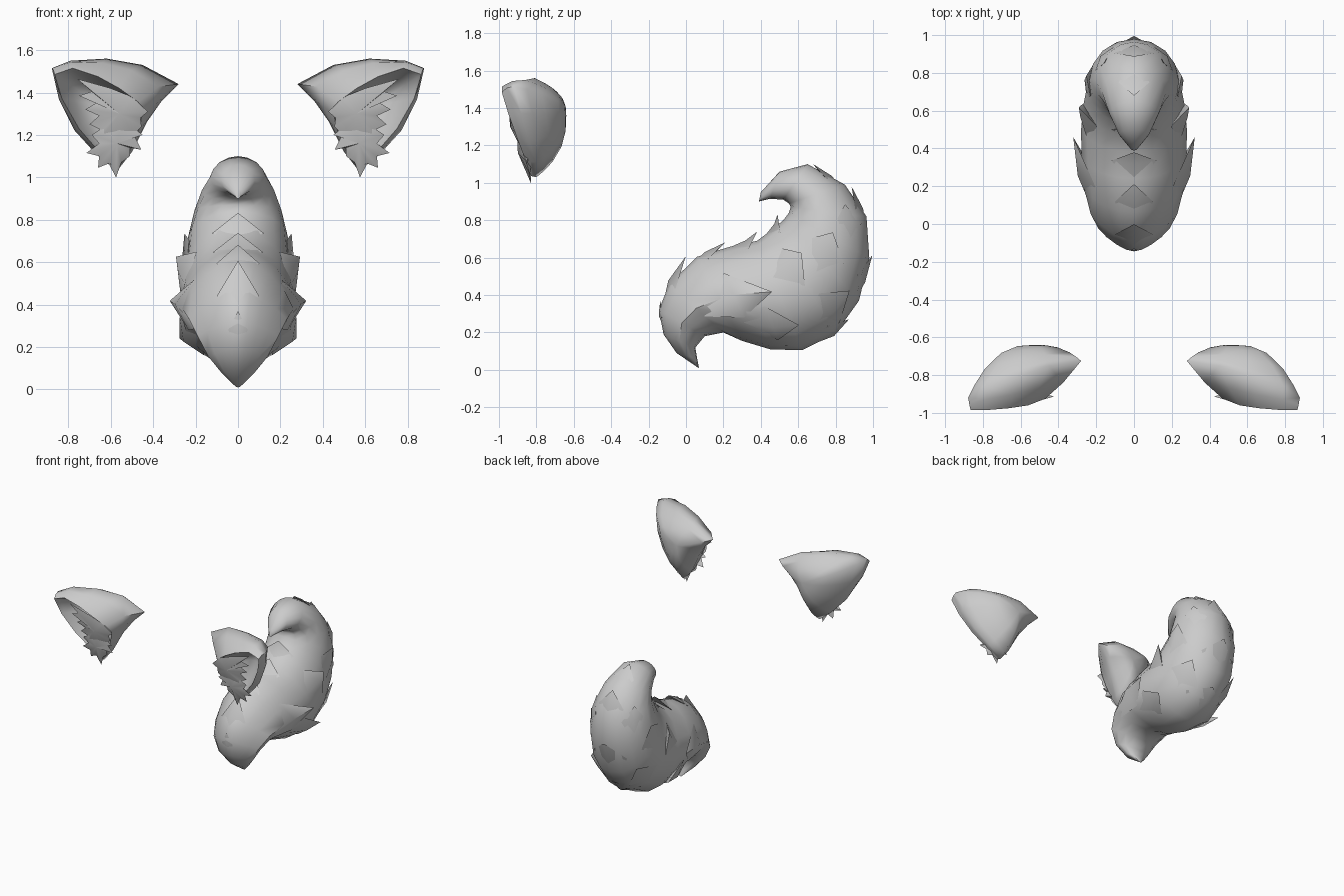
import bpy, math
from mathutils import Vector as V

if "Cube" in bpy.data.objects:
    bpy.data.objects.remove(bpy.data.objects["Cube"])

grey = bpy.data.materials.new("grey_fur")
grey.diffuse_color = (0.6, 0.6, 0.6, 1)
grey.use_nodes = True
grey.node_tree.nodes["Principled BSDF"].inputs["Base Color"].default_value = grey.diffuse_color


def make(name, verts, faces, angle=50):
    me = bpy.data.meshes.new(name)
    me.from_pydata(verts, [], faces)
    ob = bpy.data.objects.new(name, me)
    bpy.context.collection.objects.link(ob)
    me.materials.append(grey)
    bpy.ops.object.select_all(action='DESELECT')
    ob.select_set(True)
    bpy.context.view_layer.objects.active = ob
    bpy.ops.object.mode_set(mode='EDIT')
    bpy.ops.mesh.select_all(action='SELECT')
    bpy.ops.mesh.normals_make_consistent(inside=False)
    bpy.ops.object.mode_set(mode='OBJECT')
    bpy.ops.object.shade_smooth_by_angle(angle=math.radians(angle))
    return ob


def bridge(k, n):
    """Quads joining n-point loop k to loop k + 1."""
    return [(k * n + i, k * n + (i + 1) % n, (k + 1) * n + (i + 1) % n, (k + 1) * n + i)
            for i in range(n)]


# Tail cross-sections: inner edge (y, z), outer edge (y, z), half width, ridge sharpness
SECTIONS = [
    (.06, .015, .07, .01, .01, 0), (-.05, .09, .06, .06, .075, .25),
    (-.12, .19, .05, .12, .14, .4), (-.145, .32, .10, .18, .19, .45),
    (-.09, .46, .2, .2, .23, .4), (.06, .605, .3, .155, .262, .25),
    (.24, .66, .45, .11, .278, .15), (.38, .69, .62, .105, .28, .1),
    (.46, .75, .8, .195, .268, .1), (.52, .8, .925, .37, .25, .05),
    (.55, .84, .98, .6, .235, 0), (.56, .87, .965, .82, .205, -.1),
    (.55, .89, .85, .99, .17, -.1), (.52, .91, .65, 1.1, .13, -.1),
    (.45, .915, .5, 1.06, .08, 0), (.39, .9, .4, .95, .015, 0)]


def tail_point(t, deg, lift=0):
    i = min(int(t), len(SECTIONS) - 2)
    f = t - i
    a, b, c, d, w, r = [p + (q - p) * f for p, q in zip(SECTIONS[i], SECTIONS[i + 1])]
    s, k = math.sin(math.radians(deg)), math.cos(math.radians(deg))
    mid, up = V((0, (a + c) / 2, (b + d) / 2)), V((0, (a - c) / 2, (b - d) / 2))
    out = (up.normalized() * k / max(up.length, .01) + V((s / max(w, .01), 0, 0))).normalized()
    # inner side narrows to a ridge, underside hollows near the base
    hollow = .25 * max(0, 1 - abs(t - 4.8) / 2)
    narrow = 1 - r * k * (k * r > 0) + hollow * min(0, k)
    return mid + up * k + V((w * s * narrow, 0, 0)) + out * lift


# Tail body
N = 16
verts = [tail_point(k, 360 * i / N) for k in range(len(SECTIONS)) for i in range(N)]
faces = [f for k in range(len(SECTIONS) - 1) for f in bridge(k, N)]
faces += [tuple(range(N)), tuple(range(len(verts) - N, len(verts)))]
make("tail", verts, faces)

# Tail fur tufts: start, end along tail, angle, half spread, tip lift
CENTRE_TUFTS = [
    (1.8, 3.3, 0, 25, .012), (2.9, 4.75, 0, 38, .045), (4.2, 5.9, 0, 28, .03),
    (5.6, 7.2, 0, 28, .04), (7.3, 9.0, 0, 30, .045), (7.0, 8.5, 180, 35, .015),
    (8.4, 10.1, 180, 35, .02), (10.2, 11.9, 180, 35, .025), (11.6, 12.9, 180, 35, .015)]
SIDE_TUFTS = [
    (3.4, 6.8, 86, 28, .045), (5.0, 7.2, 122, 22, .045), (6.9, 8.6, 72, 22, .055),
    (8.3, 10.2, 95, 24, .025), (7.0, 9.0, 135, 25, .02), (9.8, 11.4, 125, 22, .015)]


def tail_tuft(name, t0, t1, ang, spread, lift):
    m = t0 + (t1 - t0) * .62
    raised = lift * (.6 if "side" in name else .25) + .005
    verts = [tail_point(t0, ang, -.01), tail_point(m, ang - spread, .003),
             tail_point(m, ang, raised), tail_point(m, ang + spread, .003),
             tail_point(t1, ang, lift), tail_point(m, ang, -.03)]
    make(name, verts, [(0, 1, 2), (0, 2, 3), (1, 4, 2), (2, 4, 3),
                       (1, 5, 4), (5, 3, 4), (0, 5, 1), (0, 3, 5)], 60)


for t in CENTRE_TUFTS:
    tail_tuft("tail_centre_tuft", *t)
for t in SIDE_TUFTS:
    for s in (1, -1):
        tail_tuft("tail_side_tuft", t[0], t[1], s * t[2], t[3], t[4])

# Ear outline and front opening, from the outer tip along the top
OUTLINE = [V(p) for p in (
    (.878, -.92, 1.515), (.79, -.86, 1.55), (.62, -.81, 1.56), (.45, -.75, 1.53),
    (.28, -.725, 1.44), (.36, -.745, 1.36), (.43, -.77, 1.26), (.5, -.79, 1.12),
    (.57, -.8, 1.03), (.67, -.8, 1.11), (.77, -.84, 1.22), (.845, -.88, 1.37))]
RIM = [V(p) for p in (
    (.865, -.985, 1.485), (.78, -.985, 1.515), (.66, -.975, 1.475), (.56, -.96, 1.42),
    (.47, -.925, 1.355), (.45, -.885, 1.3), (.47, -.87, 1.22), (.52, -.85, 1.11),
    (.58, -.84, 1.04), (.65, -.855, 1.115), (.75, -.9, 1.23), (.83, -.95, 1.37))]
BACK, DEEP = V((.53, -.64, 1.36)), V((.64, -.77, 1.34))
# Rounded lip between the outline and the opening, thickest along the top
PUFF = (.008, .012, .022, .03, .03, .015, .008, .004, .003, .006, .008, .008)
LIP = [(a + b) / 2 + V((0, -.5 * h, h if i < 5 else 0)) for i, (a, b, h)
       in enumerate(zip(OUTLINE, RIM, PUFF))]


def dome(p, centre, r):
    q = centre + (p - centre) * r
    q.y = centre.y + (p.y - centre.y) * r ** 2.7
    return q


# Inner ear fur: jagged outlines (x, z) around a raised middle
FUR = [(.5, 1.38), (.6, 1.42), (.76, 1.465), (.69, 1.405), (.75, 1.385), (.67, 1.35),
       (.72, 1.32), (.655, 1.29), (.7, 1.25), (.64, 1.22), (.66, 1.17), (.6, 1.15),
       (.54, 1.16), (.49, 1.2), (.455, 1.24), (.46, 1.28), (.425, 1.31)]
FUR_LOW = [(.55, 1.28), (.63, 1.24), (.69, 1.2), (.655, 1.16), (.715, 1.115), (.655, 1.1),
           (.66, 1.045), (.61, 1.065), (.575, 1.0), (.55, 1.07), (.51, 1.1), (.51, 1.14),
           (.455, 1.13), (.485, 1.19), (.45, 1.2)]


def fur_y(x, z):
    return -.83 - .12 * min(1, max(0, (z - 1.03) / .4))


def ear_fur(name, outline, cx, cz, s):
    y = fur_y(cx, cz)
    verts = [(x * s, fur_y(x, z), z) for x, z in outline]
    n = len(verts)
    verts += [(cx * s, y - .03, cz), (cx * s, y + .05, cz)]
    make(name, verts, [(i, (i + 1) % n, n + k) for i in range(n) for k in (0, 1)], 60)


for s in (1, -1):
    side = "right" if s > 0 else "left"
    loops = [[dome(p, BACK, r) for p in OUTLINE] for r in (.25, .5, .75, .9)]
    inner = [DEEP + (p - DEEP) * .92 + V((0, .015, 0)) for p in RIM]
    loops += [OUTLINE, LIP, RIM, inner] + [[dome(p, DEEP, r) for p in inner] for r in (.75, .4)]
    n = len(OUTLINE)
    verts = [(p.x * s, p.y, p.z) for loop in loops + [[BACK, DEEP]] for p in loop]
    faces = [f for k in range(len(loops) - 1) for f in bridge(k, n)]
    last = (len(loops) - 1) * n
    for i in range(n):
        j = (i + 1) % n
        faces += [(i, j, len(verts) - 2), (last + j, last + i, len(verts) - 1)]
    make("ear_" + side, verts, faces, 75)
    ear_fur("ear_fur_upper_" + side, FUR, .56, 1.3, s)
    ear_fur("ear_fur_lower_" + side, FUR_LOW, .57, 1.16, s)
